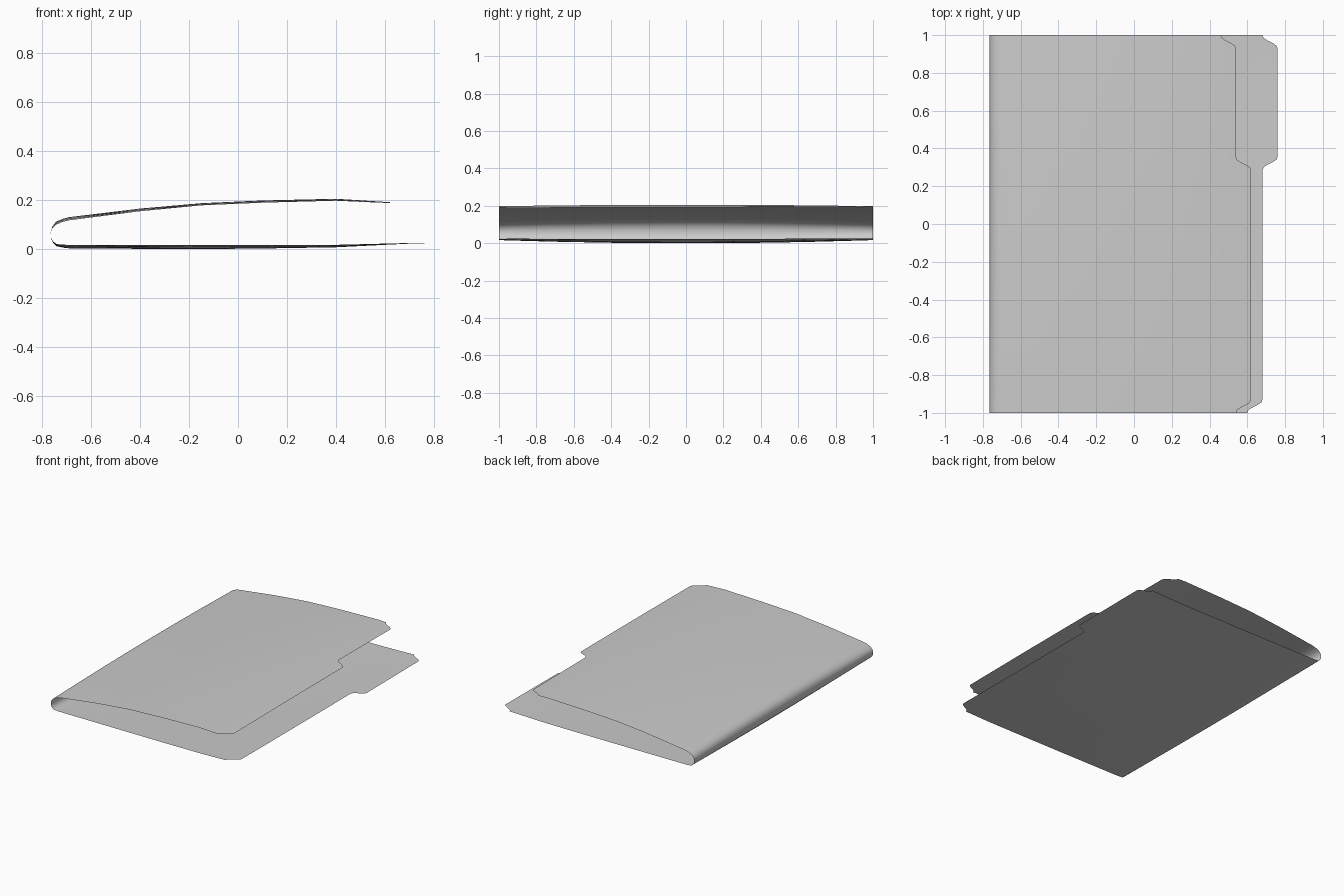
import bpy
import bmesh

cube = bpy.data.objects.get("Cube")
if cube:
    bpy.data.objects.remove(cube)

paper = bpy.data.materials.new("grey card")
paper.use_nodes = True
colour = (0.6, 0.6, 0.6, 1)
paper.diffuse_color = colour
paper.node_tree.nodes["Principled BSDF"].inputs["Base Color"].default_value = colour

# Cross-sections: x, height at mid length, height at both ends
UPPER = [(0.62, 0.192, 0.188), (0.4, 0.206, 0.198), (0.1, 0.199, 0.19),
         (-0.15, 0.188, 0.179), (-0.4, 0.166, 0.155), (-0.69, 0.131, 0.118)]
SPINE = [(-0.715, 0.124, 0.112), (-0.742, 0.113, 0.1), (-0.758, 0.092, 0.085),
         (-0.764, 0.07, 0.067), (-0.763, 0.045, 0.048), (-0.755, 0.027, 0.032),
         (-0.74, 0.012, 0.021)]
LOWER = [(-0.7, 0.004, 0.018), (-0.2, 0.0, 0.017), (0.1, 0.003, 0.017),
         (0.4, 0.008, 0.018), (0.68, 0.022, 0.025), (0.76, 0.023, 0.027)]

# S-shaped step in the free edge: distance along y, share of the step
STEP = [(-0.035, 0), (-0.02, 0.08), (-0.008, 0.3), (0, 0.5),
        (0.008, 0.7), (0.02, 0.92), (0.035, 1)]
STEP_SIZE = 0.08
CENTRES = [-0.965, 0.32, 0.965]


def step(y, centre):
    """Share of an edge step passed at y."""
    d = y - centre
    if d <= STEP[0][0]:
        return 0
    for (a, s), (b, t) in zip(STEP, STEP[1:]):
        if d <= b:
            return s + (t - s) * (d - a) / (b - a)
    return 1


def height(profile, x, y):
    """Panel height at x, bowed along y."""
    pts = sorted(profile)
    for p, q in zip(pts, pts[1:]):
        if x <= q[0] or q is pts[-1]:
            t = (x - p[0]) / (q[0] - p[0])
            mid = p[1] + (q[1] - p[1]) * t
            end = p[2] + (q[2] - p[2]) * t
            return mid + (end - mid) * y * y


def row(y):
    """One cross-section from the upper free edge round to the lower one."""
    first, tab, last = (step(y, c) for c in CENTRES)
    upper_edge = 0.54 + STEP_SIZE * (first - tab - last)
    lower_edge = 0.60 + STEP_SIZE * (first + tab - last)
    pts = [(upper_edge, height(UPPER, upper_edge, y))]
    pts += [(p[0], height(UPPER, p[0], y)) for p in UPPER[1:]]
    pts += [(x, m + (e - m) * y * y) for x, m, e in SPINE]
    xs = [p[0] for p in LOWER[:4]]
    xs += [min(0.55, lower_edge - 0.03), min(0.68, lower_edge - 0.005), lower_edge]
    pts += [(x, height(LOWER, x, y)) for x in xs]
    return pts


# Folded card folder, with stepped free edges and an index tab
ys = {c + d for c in CENTRES for d, s in STEP} | {-0.7, -0.4, -0.1, 0.1, 0.5, 0.7}
bm = bmesh.new()
rows = [[bm.verts.new((x, y, z)) for x, z in row(y)] for y in sorted(ys)]
for a, b in zip(rows, rows[1:]):
    for i in range(len(a) - 1):
        bm.faces.new((a[i], b[i], b[i + 1], a[i + 1]))

mesh = bpy.data.meshes.new("folder")
bm.to_mesh(mesh)
bm.free()
mesh.materials.append(paper)
folder = bpy.data.objects.new("folder", mesh)
bpy.context.collection.objects.link(folder)
bpy.context.view_layer.objects.active = folder
folder.select_set(True)
bpy.ops.object.shade_smooth_by_angle(angle=1.0)
